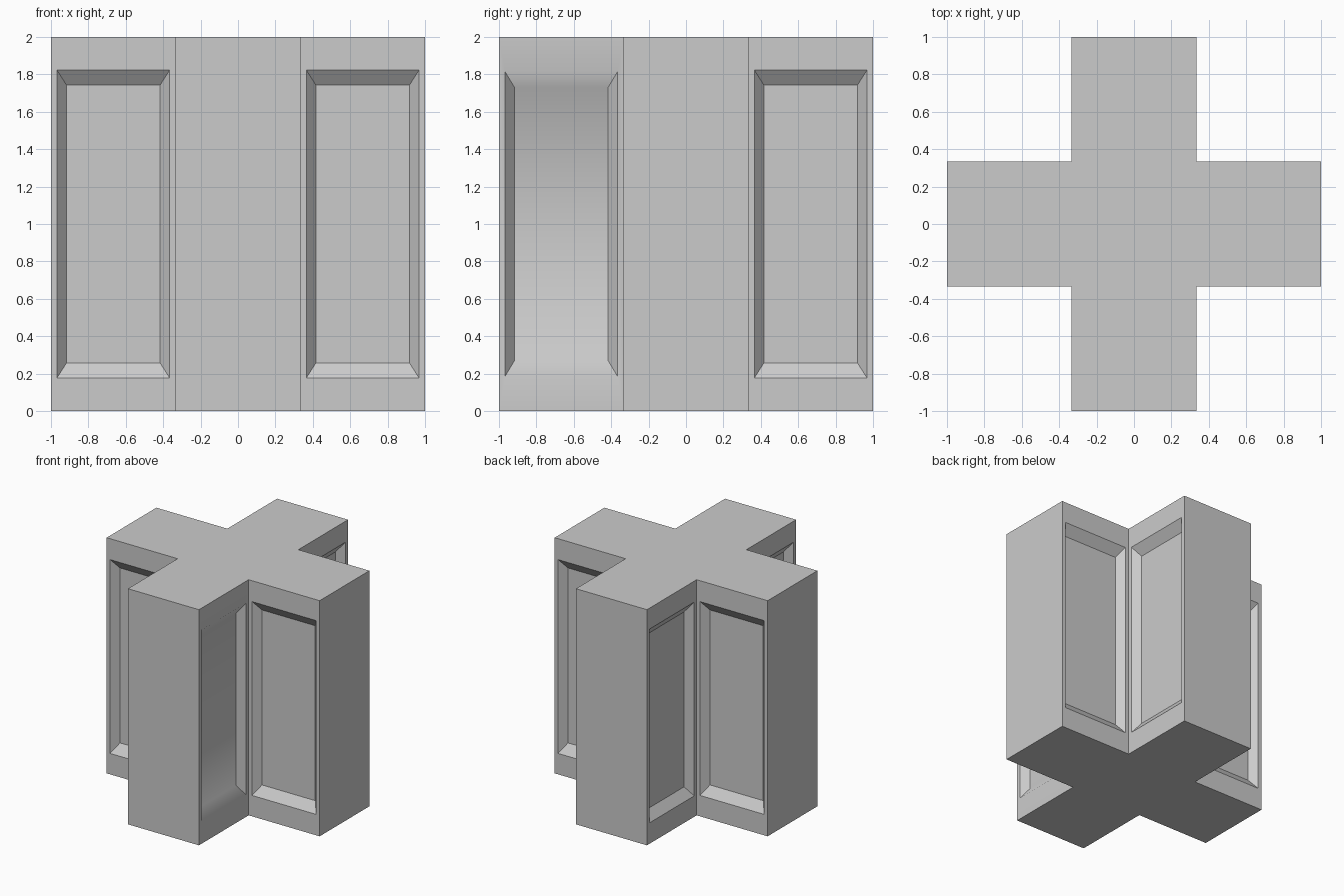
import bpy, bmesh
from math import radians
from mathutils import Vector

if "Cube" in bpy.data.objects:
    bpy.data.objects.remove(bpy.data.objects["Cube"])

T = 1 / 3      # half thickness of an arm
DEPTH = 0.06   # panel recess


def step_in(bm, face, half_w, half_h, depth):
    """Inset a wall face to an exact centred rectangle, pushed inward by depth."""
    n = face.normal.copy()
    c = face.calc_center_median()
    c.z = 1.0
    side = Vector((0, 0, 1)).cross(n)
    bmesh.ops.inset_individual(bm, faces=[face], thickness=0.02)
    for v in face.verts:
        d = v.co - c
        sx = 1 if d.dot(side) > 0 else -1
        sz = 1 if d.z > 0 else -1
        v.co = c + side * sx * half_w + Vector((0, 0, sz * half_h)) - n * depth
    face.normal_update()


bm = bmesh.new()

# Cross-shaped footprint, extruded upward
quarter = [(1, -T), (1, T), (T, T)]
outline = []
for _ in range(4):
    outline += quarter
    quarter = [(-y, x) for x, y in quarter]
base = bm.faces.new([bm.verts.new((x, y, 0)) for x, y in outline])
top = bmesh.ops.extrude_face_region(bm, geom=[base], use_keep_orig=True)
bmesh.ops.translate(bm, vec=(0, 0, 2),
                    verts=[g for g in top["geom"] if isinstance(g, bmesh.types.BMVert)])
bmesh.ops.recalc_face_normals(bm, faces=bm.faces[:])

# Recessed panels on the eight walls facing the inner corners
for f in bm.faces[:]:
    c = f.calc_center_median()
    if abs(f.normal.z) > 0.5 or max(abs(c.x), abs(c.y)) > 0.9:
        continue
    soft = f.normal.x > 0.5 and c.y < 0   # one panel has gentler, blended ends
    step_in(bm, f, 0.301, 0.815 if soft else 0.8225, 0)
    step_in(bm, f, 0.25, 0.73 if soft else 0.7425, DEPTH)

bmesh.ops.recalc_face_normals(bm, faces=bm.faces[:])

# Smooth shading with sharp creases
for f in bm.faces:
    f.smooth = True
for e in bm.edges:
    e.smooth = e.calc_face_angle(0) < radians(36)

mesh = bpy.data.meshes.new("cross_pillar")
bm.to_mesh(mesh)
bm.free()
pillar = bpy.data.objects.new("cross_pillar", mesh)
bpy.context.collection.objects.link(pillar)
